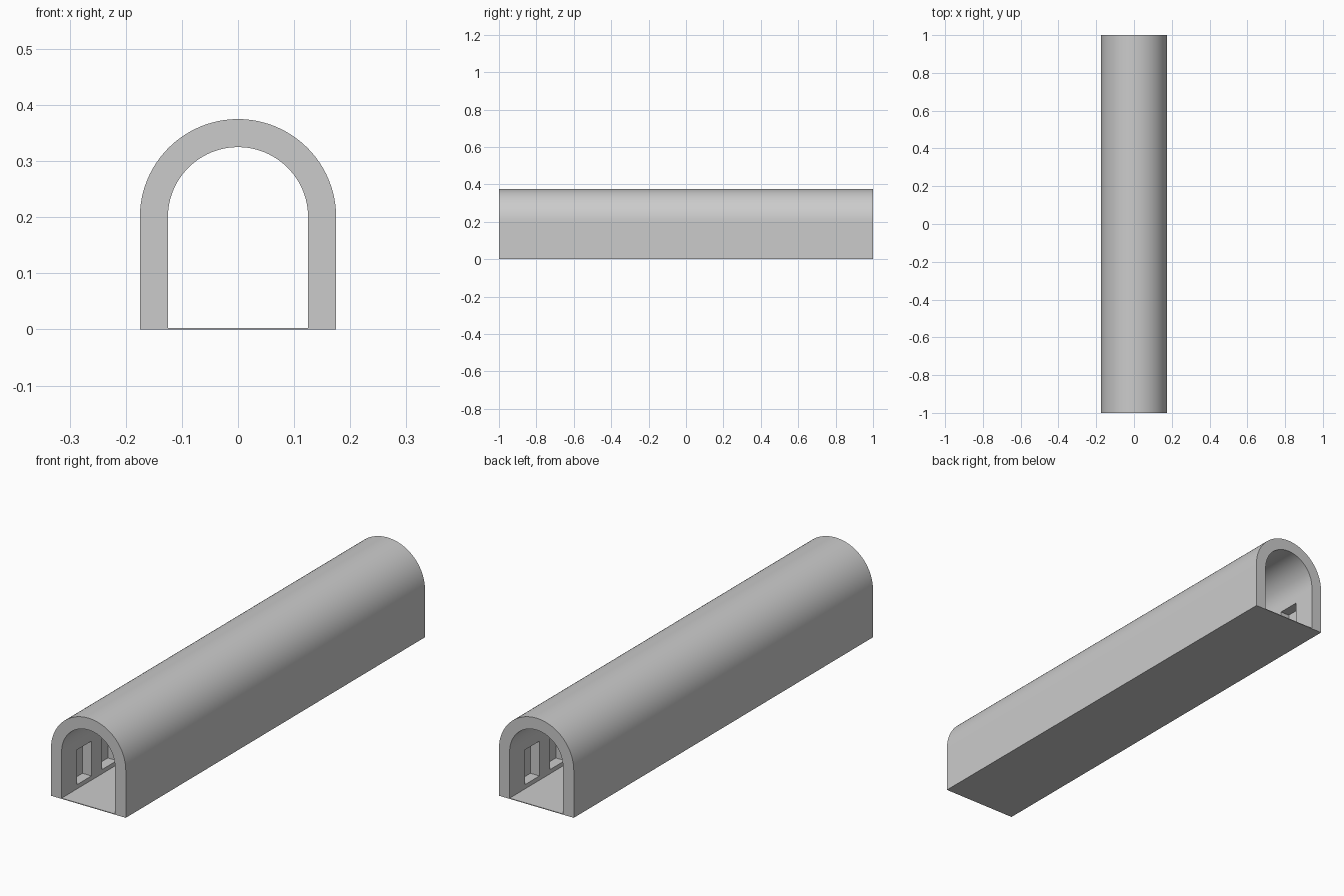
import bpy, bmesh, math
from mathutils import Vector

if "Cube" in bpy.data.objects:
    bpy.data.objects.remove(bpy.data.objects["Cube"])

LENGTH = 2.0
R_OUT, R_IN, SPRING = 0.175, 0.125, 0.20     # arch radii and springing height
NICHES, PITCH = 11, 0.17                     # wall recesses
FLOOR = 0.003


def finish(name, bm):
    bmesh.ops.recalc_face_normals(bm, faces=bm.faces)
    me = bpy.data.meshes.new(name)
    bm.to_mesh(me)
    bm.free()
    ob = bpy.data.objects.new(name, me)
    bpy.context.collection.objects.link(ob)
    return ob


def box(name, x, y, z):
    """Box from (min, max) pairs, with the object origin at the world origin."""
    bm = bmesh.new()
    bmesh.ops.create_cube(bm, size=1)
    lo, hi = Vector((x[0], y[0], z[0])), Vector((x[1], y[1], z[1]))
    for v in bm.verts:
        v.co = Vector([(a + b) / 2 + c * (b - a) for a, b, c in zip(lo, hi, v.co)])
    return finish(name, bm)


def arch(name, segments=48):
    """Half ring of quads extruded along the tunnel."""
    bm = bmesh.new()
    rows = []
    for i in range(segments + 1):
        a = math.pi * i / segments
        rows.append([bm.verts.new((r * math.cos(a), -LENGTH / 2, SPRING + r * math.sin(a)))
                     for r in (R_IN, R_OUT)])
    for (a, b), (c, d) in zip(rows, rows[1:]):
        bm.faces.new((a, b, d, c))
    ext = bmesh.ops.extrude_face_region(bm, geom=bm.faces[:])
    verts = [g for g in ext["geom"] if isinstance(g, bmesh.types.BMVert)]
    bmesh.ops.translate(bm, verts=verts, vec=(0, LENGTH, 0))
    return finish(name, bm)


half = LENGTH / 2

# Vaulted roof
roof = arch("vault_roof")
bpy.ops.object.select_all(action='DESELECT')
roof.select_set(True)
bpy.context.view_layer.objects.active = roof
bpy.ops.object.shade_smooth_by_angle(angle=math.radians(30))

# Thin floor slab between the walls
box("floor", (-R_IN, R_IN), (-half, half), (0, FLOOR))

# Row of niche cutters
first = -PITCH * (NICHES - 1) / 2
cutter = box("niche_cutter", (-R_IN - 0.042, -R_IN + 0.05),
             (first - 0.049, first + 0.049), (0.021, 0.168))
row = cutter.modifiers.new("row", 'ARRAY')
row.count = NICHES
row.use_relative_offset = False
row.use_constant_offset = True
row.constant_offset_displace = (0, PITCH, 0)
cutter.hide_render = True
cutter.display_type = 'WIRE'

# Side walls with recessed niches, mirrored across the passage
walls = box("side_walls", (-R_OUT, -R_IN), (-half, half), (0, SPRING))
cut = walls.modifiers.new("niches", 'BOOLEAN')
cut.operation = 'DIFFERENCE'
cut.solver = 'EXACT'
cut.object = cutter
mirror = walls.modifiers.new("mirror", 'MIRROR')
mirror.use_axis = (True, False, False)
